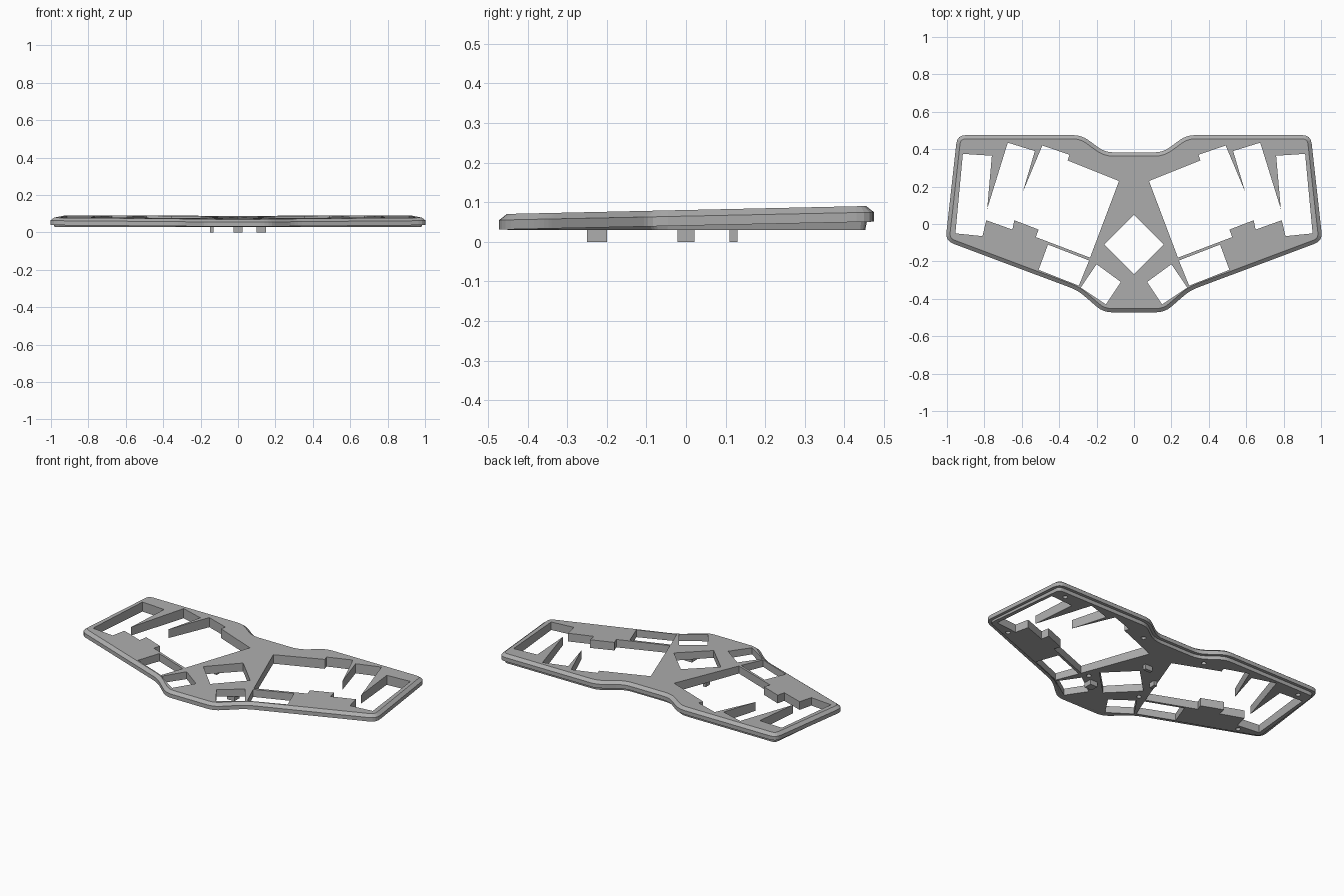
import bpy, bmesh
from mathutils import Vector

cube = bpy.data.objects.get("Cube")
if cube:
    bpy.data.objects.remove(cube, do_unlink=True)

grey = bpy.data.materials.new("mid_grey")
grey.use_nodes = True
colour = (0.42, 0.42, 0.42, 1)
grey.diffuse_color = colour
grey.node_tree.nodes["Principled BSDF"].inputs["Base Color"].default_value = colour


def mirrored(points):
    return [(-x, y) for x, y in reversed(points)]


def rounded(points, reach=0.045, steps=4):
    """Replace every corner with a short curve."""
    out = []
    pts = [Vector(p) for p in points]
    for i, p in enumerate(pts):
        a = p + (pts[i - 1] - p).normalized() * reach
        b = p + (pts[(i + 1) % len(pts)] - p).normalized() * reach
        for s in range(steps + 1):
            t = s / steps
            out.append(a * (1 - t) ** 2 + p * 2 * t * (1 - t) + b * t * t)
    return out


def inset(pts, d):
    """Move a clockwise loop inward by d."""
    out = []
    for i, p in enumerate(pts):
        u = (p - pts[i - 1]).normalized()
        v = (pts[(i + 1) % len(pts)] - p).normalized()
        n1, n2 = Vector((u.y, -u.x)), Vector((v.y, -v.x))
        out.append(p + (n1 + n2) * d / (1 + n1.dot(n2)))
    return out


def loft(name, layers):
    """Join stacked loops of 3D points into a closed solid."""
    bm = bmesh.new()
    rings = [[bm.verts.new(p) for p in layer] for layer in layers]
    n = len(rings[0])
    for low, high in zip(rings, rings[1:]):
        for i in range(n):
            j = (i + 1) % n
            bm.faces.new((low[i], low[j], high[j], high[i]))
    bm.faces.new(rings[0])
    bm.faces.new(rings[-1])
    bmesh.ops.recalc_face_normals(bm, faces=bm.faces[:])
    mesh = bpy.data.meshes.new(name)
    bm.to_mesh(mesh)
    bm.free()
    mesh.materials.append(grey)
    obj = bpy.data.objects.new(name, mesh)
    bpy.context.collection.objects.link(obj)
    return obj


def prism(name, points, z0, z1):
    return loft(name, [[(x, y, z) for x, y in points] for z in (z0, z1)])


# Sloped case body: recessed foot, vertical band, chamfered top
half = [(0.155, 0.383), (0.28, 0.475), (0.945, 0.475),
        (1.008, -0.09), (0.30, -0.355), (0.165, -0.472)]
outline = rounded(half + mirrored(half))


def layer(d, z, slope):
    return [(p.x, p.y, z + slope * (p.y + 0.47)) for p in inset(outline, d)]


body = loft("case_body", [
    layer(0.022, 0.03, 0),
    layer(0.018, 0.031, 0.021),
    layer(0, 0.031, 0.021),
    layer(0, 0.055, 0.021),
    layer(0.02, 0.07, 0.022)])

# Openings for the finger keys, thumb keys and centre
finger_opening = [
    (0.08, 0.23), (0.355, 0.34), (0.345, 0.37), (0.49, 0.42), (0.595, 0.17),
    (0.53, 0.39), (0.675, 0.435), (0.785, 0.08), (0.76, 0.365), (0.915, 0.375),
    (0.955, -0.05), (0.81, -0.065), (0.79, 0.02), (0.65, -0.03), (0.64, 0.02),
    (0.51, -0.03), (0.525, -0.07), (0.235, -0.18)]
inner_thumb = [(0.2, -0.215), (0.07, -0.31), (0.15, -0.43), (0.285, -0.34)]
outer_thumb = [(0.46, -0.11), (0.24, -0.195), (0.295, -0.33), (0.51, -0.245)]
diamond = [(0, 0.05), (0.16, -0.11), (0, -0.27), (-0.16, -0.11)]

cutters = [prism("diamond_cutter", diamond, -0.1, 0.2)]
for shape in (finger_opening, inner_thumb, outer_thumb):
    for pts in (shape, mirrored(shape)):
        cutters.append(prism("opening_cutter", pts, -0.1, 0.2))

# Blind screw holes in the underside
for x, y in ((0.85, 0.415), (0.84, -0.095), (0.22, 0.345), (0.183, -0.175)):
    for side in (1, -1):
        bpy.ops.mesh.primitive_cylinder_add(
            vertices=16, radius=0.014, depth=0.04, location=(side * x, y, 0.03))
        cutters.append(bpy.context.object)

for cutter in cutters:
    cutter.hide_render = True
    mod = body.modifiers.new("cut", 'BOOLEAN')
    mod.operation = 'DIFFERENCE'
    mod.solver = 'EXACT'
    mod.object = cutter
    bpy.context.view_layer.objects.active = body
    bpy.ops.object.modifier_apply(modifier=mod.name)
    bpy.data.objects.remove(cutter, do_unlink=True)

# Small clips hanging below the centre
for name, x, y, w, d in (("back_clip", 0, 0.12, 0.05, 0.02),
                         ("right_clip", -0.14, 0, 0.02, 0.042),
                         ("front_clip", 0.125, -0.225, 0.05, 0.05)):
    corners = [(x + sx * w / 2, y + sy * d / 2)
               for sx, sy in ((-1, -1), (1, -1), (1, 1), (-1, 1))]
    prism(name, corners, 0, 0.035)
